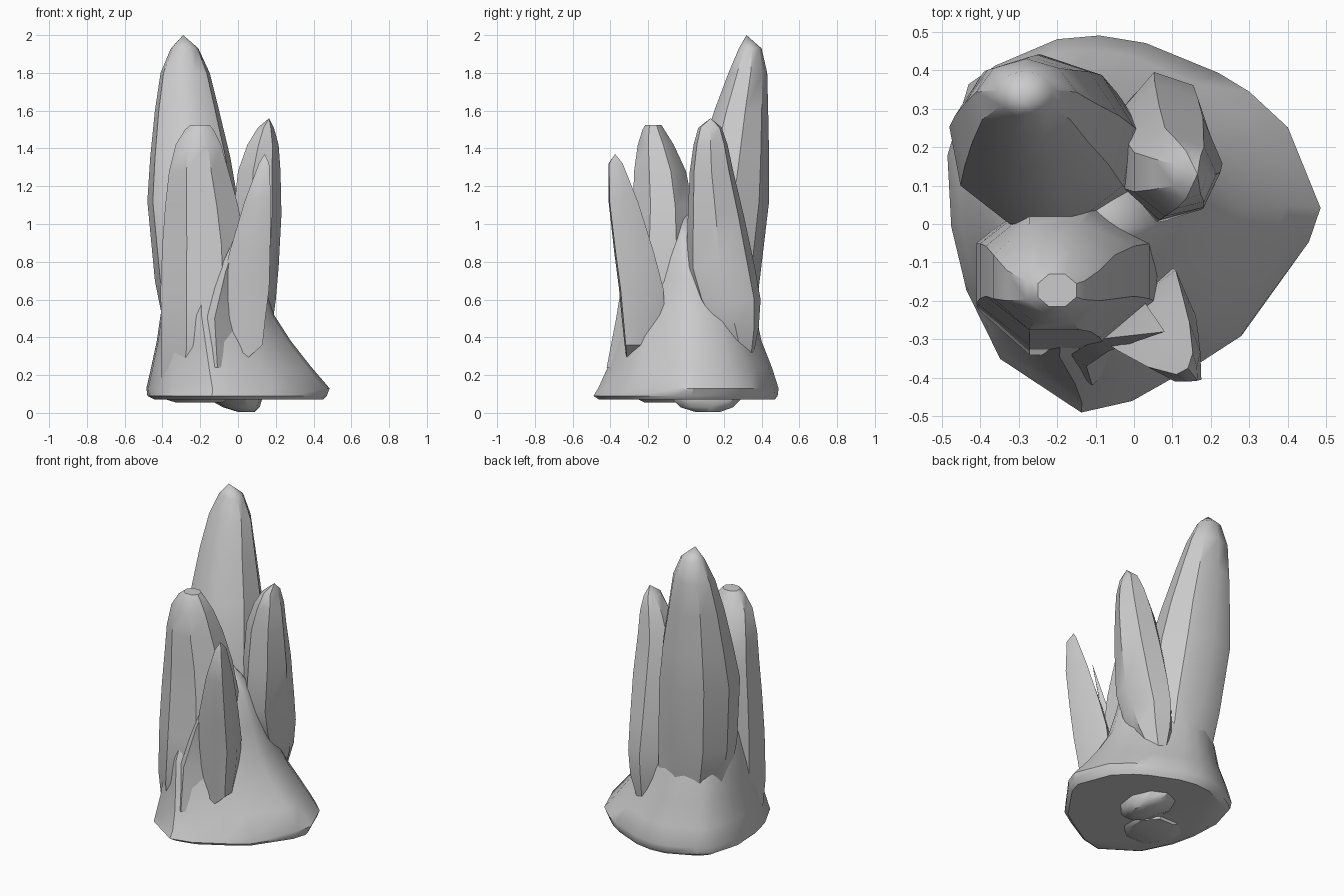
import bpy, bmesh, math


def finish(name, bm, angle):
    bmesh.ops.recalc_face_normals(bm, faces=bm.faces[:])
    me = bpy.data.meshes.new(name)
    bm.to_mesh(me)
    bm.free()
    ob = bpy.data.objects.new(name, me)
    bpy.context.collection.objects.link(ob)
    bpy.ops.object.select_all(action='DESELECT')
    ob.select_set(True)
    bpy.context.view_layer.objects.active = ob
    bpy.ops.object.shade_smooth_by_angle(angle=math.radians(angle))
    return ob


def unit_section(points):
    """Scale an outline so that it fills the 0..1 square."""
    xs, ys = [p[0] for p in points], [p[1] for p in points]
    return [((x - min(xs)) / (max(xs) - min(xs)), (y - min(ys)) / (max(ys) - min(ys)))
            for x, y in points]


def polygon(n, turn=0.0):
    return [(math.cos(2 * math.pi * i / n + math.radians(turn)),
             math.sin(2 * math.pi * i / n + math.radians(turn))) for i in range(n)]


def loft(name, section, rings, tip=None, angle=38):
    """Skin one section fitted into (z, xmin, xmax, ymin, ymax) boxes, ending in a tip."""
    bm = bmesh.new()
    sec = unit_section(section)
    n = len(sec)
    loops = [[bm.verts.new((x0 + u * (x1 - x0), y0 + v * (y1 - y0), z)) for u, v in sec]
             for z, x0, x1, y0, y1 in rings]
    for a, b in zip(loops, loops[1:]):
        for i in range(n):
            j = (i + 1) % n
            bm.faces.new((a[i], a[j], b[j], b[i]))
    bm.faces.new(loops[0][::-1])
    if tip:
        t = bm.verts.new(tip)
        for i in range(n):
            bm.faces.new((loops[-1][i], loops[-1][(i + 1) % n], t))
    else:
        bm.faces.new(loops[-1])
    return finish(name, bm, angle)


# Rocky base: flared skirt rising to a hidden peak between the crystals
outline = [(0.485, 0.03), (0.40, 0.245), (0.30, 0.34), (0.22, 0.39), (0.03, 0.47),
           (-0.09, 0.49), (-0.20, 0.48), (-0.36, 0.41), (-0.43, 0.36), (-0.485, 0.17),
           (-0.475, -0.02), (-0.44, -0.17), (-0.35, -0.35), (-0.135, -0.49),
           (0.0, -0.46), (0.18, -0.36), (0.29, -0.29), (0.455, -0.06)]
loft("rock_base", outline, [
    (0.07, -0.44, 0.45, -0.46, 0.47),
    (0.09, -0.48, 0.47, -0.49, 0.485),
    (0.13, -0.485, 0.485, -0.465, 0.49),
    (0.24, -0.46, 0.39, -0.415, 0.455),
    (0.38, -0.43, 0.28, -0.38, 0.40),
    (0.52, -0.41, 0.19, -0.345, 0.37),
    (0.70, -0.37, 0.13, -0.27, 0.29),
    (0.90, -0.30, 0.07, -0.18, 0.16)], (-0.10, -0.02, 1.1))

# Tall back-left crystal, its rounded root showing under the base
loft("tall_crystal", polygon(9, 10), [
    (0.005, 0.0, 0.09, 0.05, 0.18),
    (0.03, -0.08, 0.115, -0.03, 0.25),
    (0.08, -0.17, 0.13, -0.08, 0.30),
    (0.40, -0.38, 0.05, 0.0, 0.355),
    (0.70, -0.44, 0.04, -0.02, 0.39),
    (1.12, -0.48, 0.0, 0.0, 0.44),
    (1.35, -0.465, -0.04, 0.07, 0.44),
    (1.60, -0.44, -0.10, 0.15, 0.435),
    (1.80, -0.41, -0.15, 0.225, 0.43),
    (1.93, -0.355, -0.21, 0.28, 0.40)], (-0.29, 0.32, 2.0))

# Broad front-left crystal with a blunt top
loft("broad_crystal", polygon(8, 22.5), [
    (0.055, -0.33, -0.08, -0.22, 0.05),
    (0.08, -0.41, -0.05, -0.27, 0.06),
    (0.35, -0.405, 0.05, -0.34, 0.06),
    (0.65, -0.41, 0.06, -0.315, 0.06),
    (0.90, -0.40, 0.04, -0.295, 0.05),
    (1.10, -0.385, 0.0, -0.28, 0.035),
    (1.28, -0.365, -0.05, -0.275, 0.0),
    (1.42, -0.33, -0.09, -0.255, -0.065),
    (1.50, -0.28, -0.13, -0.23, -0.115),
    (1.525, -0.25, -0.15, -0.215, -0.13)])

# Right-hand crystal
loft("right_crystal", polygon(7, 0), [
    (0.32, 0.02, 0.13, 0.22, 0.36),
    (0.45, -0.02, 0.18, 0.14, 0.385),
    (0.60, -0.03, 0.20, 0.05, 0.395),
    (0.77, -0.035, 0.215, 0.0, 0.365),
    (1.05, -0.025, 0.23, 0.01, 0.305),
    (1.28, 0.0, 0.225, 0.02, 0.25),
    (1.42, 0.05, 0.215, 0.04, 0.22),
    (1.51, 0.105, 0.19, 0.065, 0.19)], (0.165, 0.13, 1.56))

# Small wedge-shaped front crystal
wedge = [(0.17, -0.38), (0.165, -0.25), (0.11, -0.11), (-0.02, -0.22), (-0.10, -0.32), (0.04, -0.39)]
loft("small_crystal", wedge, [
    (0.28, -0.02, 0.04, -0.315, -0.24),
    (0.36, -0.06, 0.13, -0.325, -0.16),
    (0.50, -0.09, 0.145, -0.34, -0.11),
    (0.66, -0.09, 0.165, -0.355, -0.12),
    (0.85, -0.045, 0.17, -0.38, -0.17),
    (1.12, 0.035, 0.175, -0.41, -0.255),
    (1.32, 0.11, 0.165, -0.41, -0.335)], (0.14, -0.375, 1.37))

# Thin sliver leaning behind the small crystal
loft("sliver_crystal", [(-1, -0.6), (-0.5, -1), (1, 0.4), (0.6, 1)], [
    (0.24, -0.145, 0.0, -0.42, -0.26),
    (0.50, -0.165, 0.0, -0.37, -0.22),
    (0.75, -0.10, 0.04, -0.33, -0.18)], (0.08, -0.28, 1.15), 25)
